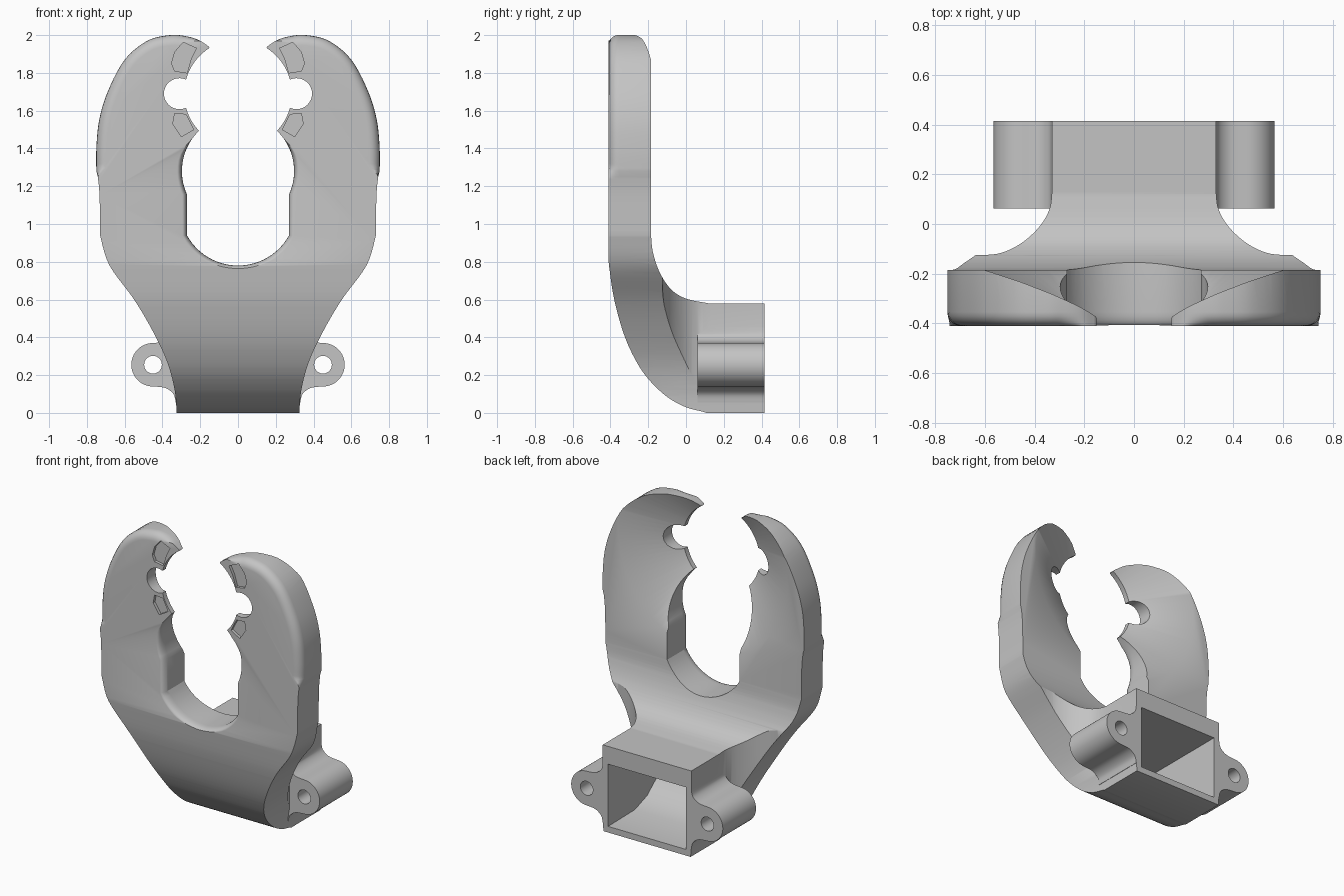
import bpy, bmesh
from math import cos, sin, radians, hypot
from mathutils import Matrix

if "Cube" in bpy.data.objects:
    bpy.data.objects.remove(bpy.data.objects["Cube"])

GREY = (0.55, 0.55, 0.55, 1)
grey = bpy.data.materials.new("plain_grey")
grey.use_nodes = True
grey.diffuse_color = GREY
grey.node_tree.nodes["Principled BSDF"].inputs["Base Color"].default_value = GREY


def arc(cx, cz, r, a, b, n=12):
    angles = [radians(a + (b - a) * i / n) for i in range(n + 1)]
    return [(cx + r * cos(t), cz + r * sin(t)) for t in angles]


def spline(p, n=5):
    """Smooth curve through the given points."""
    q = [p[0]] + p + [p[-1]]
    out = []
    for a, b, c, d in zip(q, q[1:], q[2:], q[3:]):
        for i in range(n):
            t = i / n
            out.append(tuple(0.5 * (2 * v + (w - u) * t + (2*u - 5*v + 4*w - x) * t**2
                             + (3*v - u - 3*w + x) * t**3) for u, v, w, x in zip(a, b, c, d)))
    return out + [p[-1]]


def mirrored(half):
    return half + [(-x, v) for x, v in reversed(half) if x > 1e-4]


def finish(name, bm):
    bmesh.ops.recalc_face_normals(bm, faces=bm.faces)
    if bm.calc_volume(signed=True) < 0:
        bmesh.ops.reverse_faces(bm, faces=bm.faces)
    mesh = bpy.data.meshes.new(name)
    bm.to_mesh(mesh)
    bm.free()
    mesh.materials.append(grey)
    ob = bpy.data.objects.new(name, mesh)
    bpy.context.collection.objects.link(ob)
    return ob


def loft(name, rings):
    """Closed solid through rings of equal length."""
    bm = bmesh.new()
    rings = [[bm.verts.new(p) for p in ring] for ring in rings]
    n = len(rings[0])
    bm.faces.new(rings[0])
    bm.faces.new(rings[-1])
    for a, b in zip(rings, rings[1:]):
        for i in range(n):
            j = (i + 1) % n
            bm.faces.new((a[i], a[j], b[j], b[i]))
    return finish(name, bm)


def prism(name, outline, axis, lo, hi):
    place = {"x": lambda u, v, d: (d, u, v),
             "y": lambda u, v, d: (u, d, v),
             "z": lambda u, v, d: (u, v, d)}[axis]
    return loft(name, [[place(u, v, d) for u, v in outline] for d in (lo, hi)])


def combine(target, tool, operation):
    mod = target.modifiers.new(tool.name, 'BOOLEAN')
    mod.object, mod.operation = tool, operation
    # Take the first solver that gives a changed, non-empty solid
    for solver in ('MANIFOLD', 'EXACT', 'FLOAT'):
        mod.solver = solver
        bpy.context.view_layer.update()
        result = target.evaluated_get(bpy.context.evaluated_depsgraph_get())
        if len(result.data.polygons) not in (0, len(target.data.polygons)):
            break
    bpy.context.view_layer.objects.active = target
    bpy.ops.object.modifier_apply(modifier=mod.name)
    bpy.data.objects.remove(tool)


def edge_radius(x, z):
    """Rounding of the front edge: outer shoulders and throat only."""
    x = abs(x)
    if z > 1.26 and (x > 0.45 or z > 1.95):
        return 0.055 * max(0, min(1, (z - 1.26) / 0.04, (x - 0.2) / 0.1))
    if x < 0.31 and 0.5 < z < 1.45:
        return 0.025 * min(1, (1.45 - z) / 0.1)
    return 0


def rounded_ring(outline, t):
    """Outline inset and pushed back along a quarter-round, t from 0 to 90 degrees."""
    ring = []
    for i, (x, z) in enumerate(outline):
        (ax, az), (bx, bz) = outline[i - 1], outline[(i + 1) % len(outline)]
        length = hypot(bx - ax, bz - az)
        inset = edge_radius(x, z) * (1 - sin(radians(t)))
        ring.append((x + inset * (bz - az) / length,
                     -0.41 + 0.056 * (1 - cos(radians(t))),
                     z - inset * (bx - ax) / length))
    return ring


# Front outline: throat, jaw, hinge notch, claw tip, then outer edge down to the base
throat = [(0, 0.78)] + arc(0, 1.088, 0.308, -90, -28.8)[1:] + arc(0, 1.28, 0.297, -24.6, 46)
jaw = (arc(0, 1.69, 0.285, -43.6, -15.1, 6)[1:] + arc(0.31, 1.69, 0.082, -115, 115, 20)[1:-1]
       + arc(0, 1.69, 0.285, 15.1, 58, 8))
outer = (spline([(0.155, 1.94), (0.21, 1.975), (0.28, 1.995), (0.36, 2.0), (0.48, 1.97), (0.6, 1.87),
                 (0.69, 1.7), (0.735, 1.55), (0.75, 1.4), (0.75, 1.28)])
         + spline([(0.742, 1.25), (0.733, 1.15), (0.73, 0.94)])
         + spline([(0.728, 0.93), (0.68, 0.78), (0.55, 0.6), (0.45, 0.43), (0.375, 0.27),
                   (0.335, 0.12), (0.325, 0)]))
outline = mirrored(throat + jaw + outer + [(0, 0)])
rings = [rounded_ring(outline, t) for t in range(0, 91, 18)]
claw = loft("claw_bracket", rings + [[(x, 0.415, z) for x, z in outline]])

# Side profile: upright blade bending back into the socket block
front = spline([(-0.415, 0.86), (-0.405, 0.76), (-0.38, 0.6), (-0.33, 0.42), (-0.27, 0.285),
                (-0.2, 0.18), (-0.1, 0.085), (0, 0.03), (0.1, 0.003), (0.14, -0.02)])
back = spline([(0.12, 0.58), (0, 0.605), (-0.08, 0.655), (-0.14, 0.745), (-0.175, 0.85), (-0.185, 0.94)])
side = [(-0.45, 2.1), (-0.45, 0.9)] + front + [(0.45, -0.02), (0.45, 0.58)] + back + [(-0.185, 2.1)]
combine(claw, prism("side_profile", side, "x", -1, 1), 'INTERSECT')

# Plan profile: narrow socket flaring into the blade
flare = spline([(0.33, 0.13), (0.34, 0.06), (0.38, -0.01), (0.45, -0.075), (0.53, -0.115), (0.6, -0.125)])
plan = [(0.33, 0.5)] + flare + [(0.8, -0.125), (0.8, -0.5)]
combine(claw, prism("plan_profile", mirrored(plan), "z", -0.1, 2.1), 'INTERSECT')

# Conical relief on the back of the jaws
bm = bmesh.new()
bmesh.ops.create_cone(bm, cap_ends=True, segments=96, radius1=0.78, radius2=0.01, depth=0.43,
                      matrix=Matrix.Translation((0, -0.315, 1.69)) @ Matrix.Rotation(radians(90), 4, 'X'))
combine(claw, finish("jaw_relief", bm), 'DIFFERENCE')

# Shallow pads on the front of the jaws, and screw ears beside the socket
upper_pad = [(0.22, 1.93), (0.29, 1.962), (0.335, 1.91), (0.352, 1.85), (0.335, 1.81), (0.27, 1.8), (0.25, 1.87)]
lower_pad = [(0.335, 1.585), (0.275, 1.58), (0.235, 1.5), (0.3, 1.462), (0.345, 1.53)]
fillet = spline([(0.33, 0.455), (0.342, 0.41), (0.385, 0.378), (0.45, 0.37)])[:-1]
ear = ([(0.31, 0.455)] + fillet + arc(0.45, 0.255, 0.115, 90, -90, 24)
       + [(x, 0.51 - z) for x, z in reversed(fillet)] + [(0.31, 0.055)])
hole = arc(0.45, 0.255, 0.047, 0, 345, 23)
for s in (1, -1):
    def flip(points):
        return [(s * x, z) for x, z in points]
    for pad in (upper_pad, lower_pad):
        combine(claw, prism("jaw_pad", flip(pad), "y", -0.5, -0.39), 'DIFFERENCE')
    combine(claw, prism("screw_ear", flip(ear), "y", 0.062, 0.415), 'UNION')
    combine(claw, prism("screw_hole", flip(hole), "y", 0, 0.5), 'DIFFERENCE')

# Hollow socket opening to the rear
cavity = [(0.5, 0.04), (0.13, 0.045), (0, 0.09), (-0.1, 0.17), (-0.18, 0.28), (-0.23, 0.4),
          (-0.23, 0.46), (0.5, 0.46)]
combine(claw, prism("socket_cavity", cavity, "x", -0.29, 0.29), 'DIFFERENCE')

bpy.ops.object.select_all(action='DESELECT')
claw.select_set(True)
bpy.context.view_layer.objects.active = claw
bpy.ops.object.shade_smooth_by_angle(angle=radians(30))
